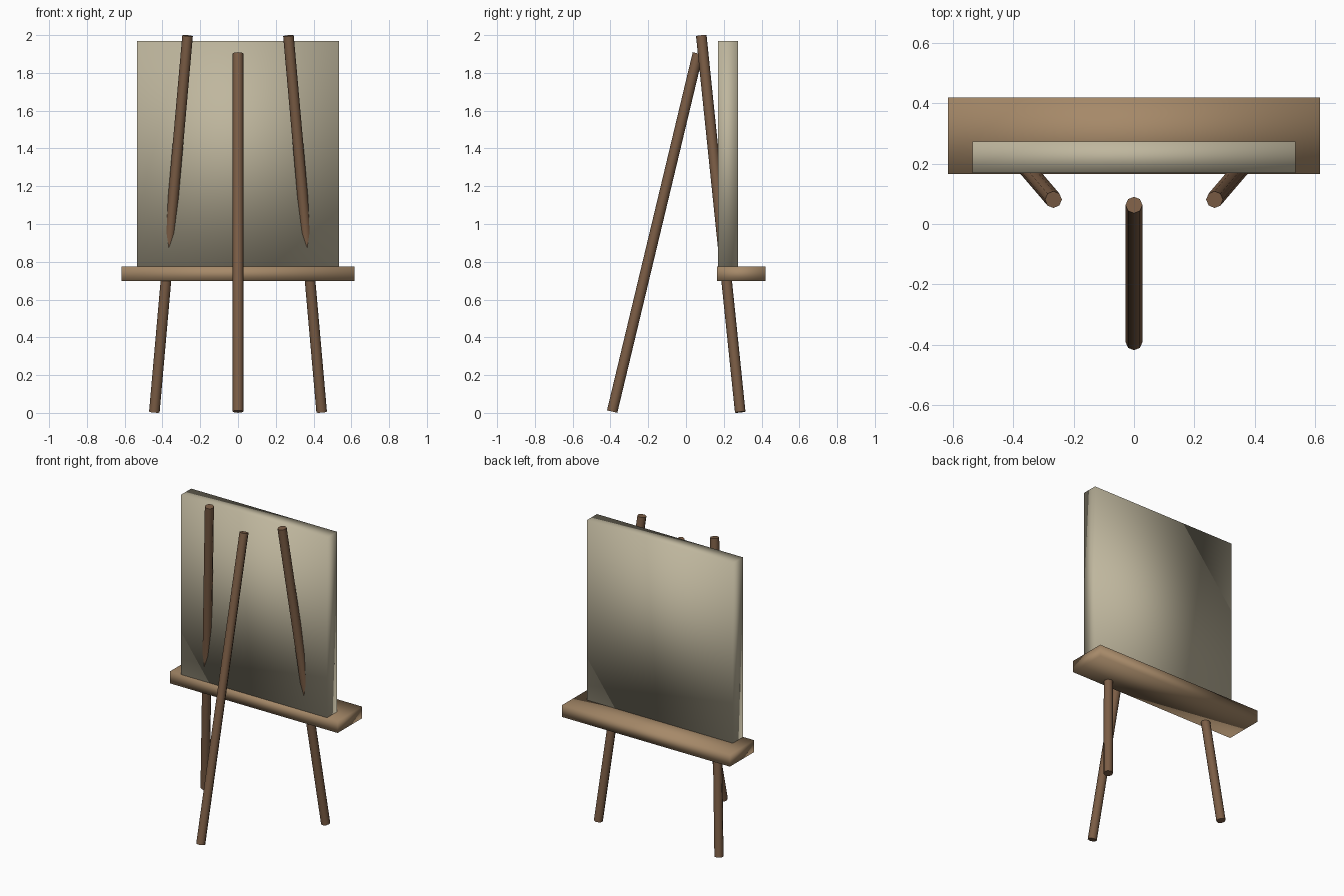
import bpy, math
from mathutils import Vector

if "Cube" in bpy.data.objects:
    bpy.data.objects.remove(bpy.data.objects["Cube"])


def material(name, rgb):
    m = bpy.data.materials.new(name)
    m.diffuse_color = (*rgb, 1)
    m.use_nodes = True
    m.node_tree.nodes["Principled BSDF"].inputs["Base Color"].default_value = m.diffuse_color
    return m


LEG_WOOD = material("dark_wood", (0.20, 0.11, 0.06))
TRAY_WOOD = material("light_wood", (0.38, 0.25, 0.14))
CLOTH = material("canvas_cloth", (0.52, 0.47, 0.34))


def box(name, lo, hi, mat):
    lo, hi = Vector(lo), Vector(hi)
    bpy.ops.mesh.primitive_cube_add(size=1, location=(lo + hi) / 2)
    ob = bpy.context.object
    ob.name = name
    ob.scale = hi - lo
    bpy.ops.object.transform_apply(location=False, rotation=False, scale=True)
    bpy.ops.object.shade_smooth()
    ob.data.materials.append(mat)
    return ob


def pole(name, bottom, top, radius=0.028):
    a, b = Vector(bottom), Vector(top)
    bpy.ops.mesh.primitive_cylinder_add(vertices=8, radius=radius,
                                        depth=(b - a).length, location=(a + b) / 2)
    ob = bpy.context.object
    ob.name = name
    ob.rotation_mode = 'QUATERNION'
    ob.rotation_quaternion = Vector((0, 0, 1)).rotation_difference(b - a)
    bpy.ops.object.shade_smooth_by_angle(angle=math.radians(60))
    ob.data.materials.append(LEG_WOOD)
    return ob


# Pair of splayed legs that carry the canvas
for side, label in ((-1, "left"), (1, "right")):
    pole(f"{label}_leg", (side * 0.443, 0.287, 0.004), (side * 0.267, 0.081, 1.997))

# Single prop leg
pole("prop_leg", (0, -0.391, 0.007), (0, 0.063, 1.903))

# Shelf and the canvas standing on it
box("tray", (-0.617, 0.165, 0.697), (0.617, 0.42, 0.775), TRAY_WOOD)
box("canvas", (-0.536, 0.169, 0.775), (0.536, 0.274, 1.97), CLOTH)
